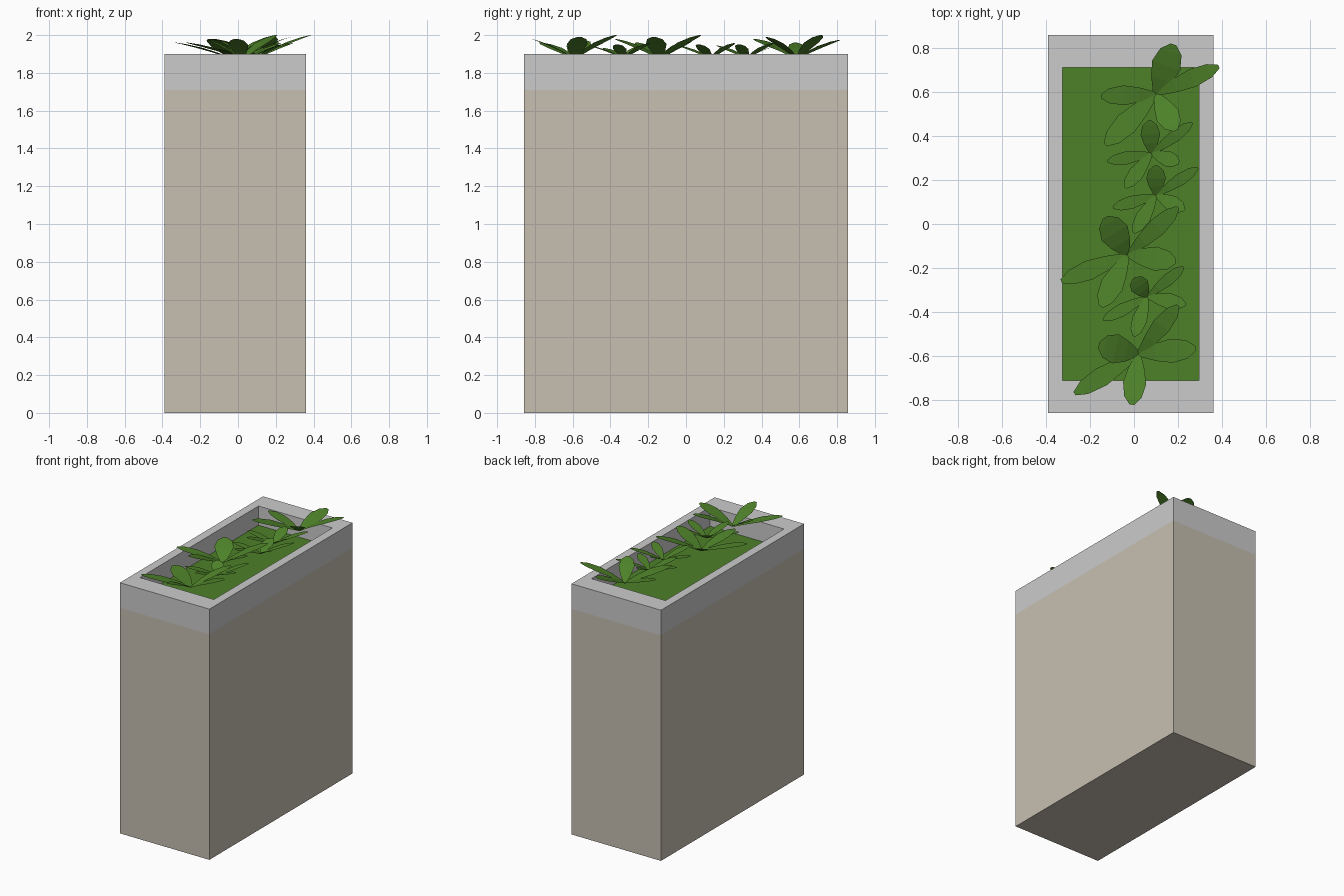
import bpy, bmesh, math
from mathutils import Vector

if "Cube" in bpy.data.objects:
    bpy.data.objects.remove(bpy.data.objects["Cube"])


def material(name, rgb):
    m = bpy.data.materials.new(name)
    m.diffuse_color = (*rgb, 1)
    m.use_nodes = True
    m.node_tree.nodes["Principled BSDF"].inputs["Base Color"].default_value = m.diffuse_color
    return m


def make_object(name, bm, mat=None):
    mesh = bpy.data.meshes.new(name)
    bm.to_mesh(mesh)
    bm.free()
    ob = bpy.data.objects.new(name, mesh)
    bpy.context.collection.objects.link(ob)
    if mat:
        mesh.materials.append(mat)
    return ob


def rect(bm, x0, x1, y0, y1, z):
    return [bm.verts.new((x, y, z)) for x, y in ((x0, y0), (x1, y0), (x1, y1), (x0, y1))]


def bridge(bm, a, b):
    for i in range(4):
        j = (i + 1) % 4
        bm.faces.new((a[i], a[j], b[j], b[i]))


stone = material("stone", (0.57, 0.52, 0.44))
green = material("leaf_green", (0.075, 0.22, 0.022))

OUTER = (-0.39, 0.36, -0.857, 0.857)
INNER = (-0.325, 0.295, -0.71, 0.71)
SOIL_Z, RIM_Z, TOP_Z = 1.755, 1.71, 1.90

# planter body: closed at the bottom, open under the rim
bm = bmesh.new()
low, high = rect(bm, *OUTER, 0), rect(bm, *OUTER, RIM_Z)
bm.faces.new(low[::-1])
bridge(bm, low, high)
make_object("planter_body", bm, stone)

# rim: outer band, flat top and inner walls down to the planting bed
bm = bmesh.new()
rings = [rect(bm, *OUTER, RIM_Z), rect(bm, *OUTER, TOP_Z),
         rect(bm, *INNER, TOP_Z), rect(bm, *INNER, SOIL_Z)]
for a, b in zip(rings, rings[1:]):
    bridge(bm, a, b)
make_object("planter_rim", bm)

# planting bed
bm = bmesh.new()
bm.faces.new(rect(bm, *INNER, SOIL_Z))
make_object("planting_bed", bm, green)

# leaf outline: position along the leaf, share of full width
OUTLINE = ((0, 0.22), (0.3, 0.72), (0.58, 1.0), (0.85, 0.75), (1, 0.2))
# rise and width of the five leaves in each plant
RISE = (0.10, 0.125, 0.115, 0.105, 0.085)
WIDTH = (0.135, 0.085, 0.11, 0.105, 0.09)


def add_leaf(bm, base, tip, rise, width):
    along = Vector((tip[0] - base[0], tip[1] - base[1], 0))
    side = Vector((-along.y, along.x, 0)).normalized() * width / 2
    last = None
    for t, w in OUTLINE:
        mid = base + along * t + Vector((0, 0, rise * (1.4 * t - 0.4 * t * t)))
        pair = (bm.verts.new(mid - side * w), bm.verts.new(mid + side * w))
        if last:
            bm.faces.new((last[0], pair[0], pair[1], last[1]))
        last = pair


# plants: centre, size, leaf tips seen from above
PLANTS = [
    ((0.10, 0.59), 1.0, ((0.18, 0.815), (0.385, 0.715), (0.19, 0.425), (-0.13, 0.36), (-0.15, 0.58))),
    ((0.08, 0.32), 0.66, ((0.07, 0.47), (0.265, 0.46), (0.205, 0.28), (-0.04, 0.165), (-0.12, 0.285))),
    ((0.10, 0.13), 0.66, ((0.10, 0.265), (0.29, 0.255), (0.23, 0.065), (0.0, -0.04), (-0.095, 0.075))),
    ((-0.03, -0.14), 1.0, ((-0.13, 0.03), (0.2, 0.075), (0.19, -0.17), (-0.15, -0.375), (-0.33, -0.26))),
    ((0.06, -0.33), 0.66, ((0.0, -0.245), (0.225, -0.195), (0.235, -0.365), (0.0, -0.51), (-0.14, -0.435))),
    ((0.02, -0.59), 1.0, ((-0.16, -0.55), (0.2, -0.37), (0.28, -0.565), (-0.01, -0.82), (-0.27, -0.77))),
]
for i, (centre, size, tips) in enumerate(PLANTS, 1):
    bm = bmesh.new()
    base = Vector((*centre, 1.875))
    for tip, rise, width in zip(tips, RISE, WIDTH):
        add_leaf(bm, base, tip, rise * size, width * size)
    make_object(f"plant_{i}", bm, green)
